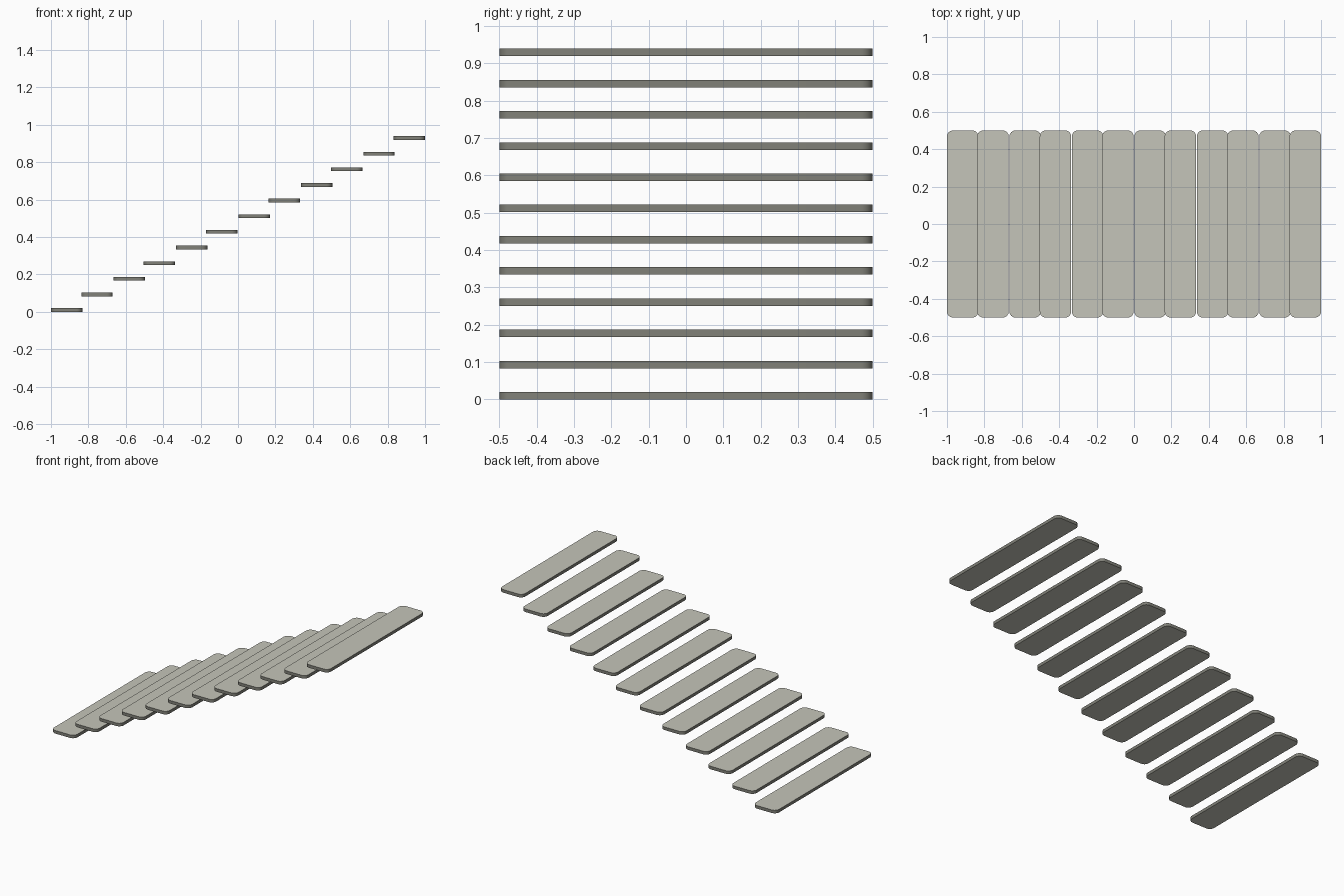
import bpy, bmesh, math

if "Cube" in bpy.data.objects:
    bpy.data.objects.remove(bpy.data.objects["Cube"])

COUNT = 12
WIDTH, DEPTH, THICK = 0.168, 1.0, 0.02
RADIUS, SEGS = 0.032, 8
RISE = 0.0836
PAIR_PITCH, PAIR_OFFSET = 0.334, 0.162


def rounded_outline(w, d, r, segs):
    pts = []
    corners = [(1, 1), (-1, 1), (-1, -1), (1, -1)]
    for i, (sx, sy) in enumerate(corners):
        cx, cy = sx * (w / 2 - r), sy * (d / 2 - r)
        for k in range(segs + 1):
            a = math.pi / 2 * (i + k / segs)
            pts.append((cx + r * math.cos(a), cy + r * math.sin(a)))
    return pts


def material(name, color):
    mat = bpy.data.materials.new(name)
    mat.diffuse_color = (*color, 1)
    mat.use_nodes = True
    mat.node_tree.nodes["Principled BSDF"].inputs["Base Color"].default_value = mat.diffuse_color
    return mat


# Shared tread slab: rounded rectangle extruded upward
bm = bmesh.new()
outline = rounded_outline(WIDTH, DEPTH, RADIUS, SEGS)
base = bm.faces.new([bm.verts.new((x, y, 0)) for x, y in outline])
ext = bmesh.ops.extrude_face_region(bm, geom=[base], use_keep_orig=True)
top = [v for v in ext["geom"] if isinstance(v, bmesh.types.BMVert)]
bmesh.ops.translate(bm, verts=top, vec=(0, 0, THICK))
bmesh.ops.recalc_face_normals(bm, faces=bm.faces)
# Smooth dark rim, flat lighter top and underside
for f in bm.faces:
    f.smooth = len(f.verts) == 4
    f.material_index = int(f.smooth)
for e in bm.edges:
    e.smooth = all(f.smooth for f in e.link_faces)
mesh = bpy.data.meshes.new("stair_tread")
bm.to_mesh(mesh)
bm.free()
mesh.materials.append(material("stone_face", (0.56, 0.56, 0.49)))
mesh.materials.append(material("dark_rim", (0.22, 0.22, 0.19)))

# Floating treads, slightly overlapping in pairs
for i in range(COUNT):
    tread = bpy.data.objects.new(f"stair_tread_{i + 1:02d}", mesh)
    pair, second = divmod(i, 2)
    x = -1 + pair * PAIR_PITCH + second * PAIR_OFFSET + WIDTH / 2
    tread.location = (x, 0, i * RISE)
    bpy.context.collection.objects.link(tread)
